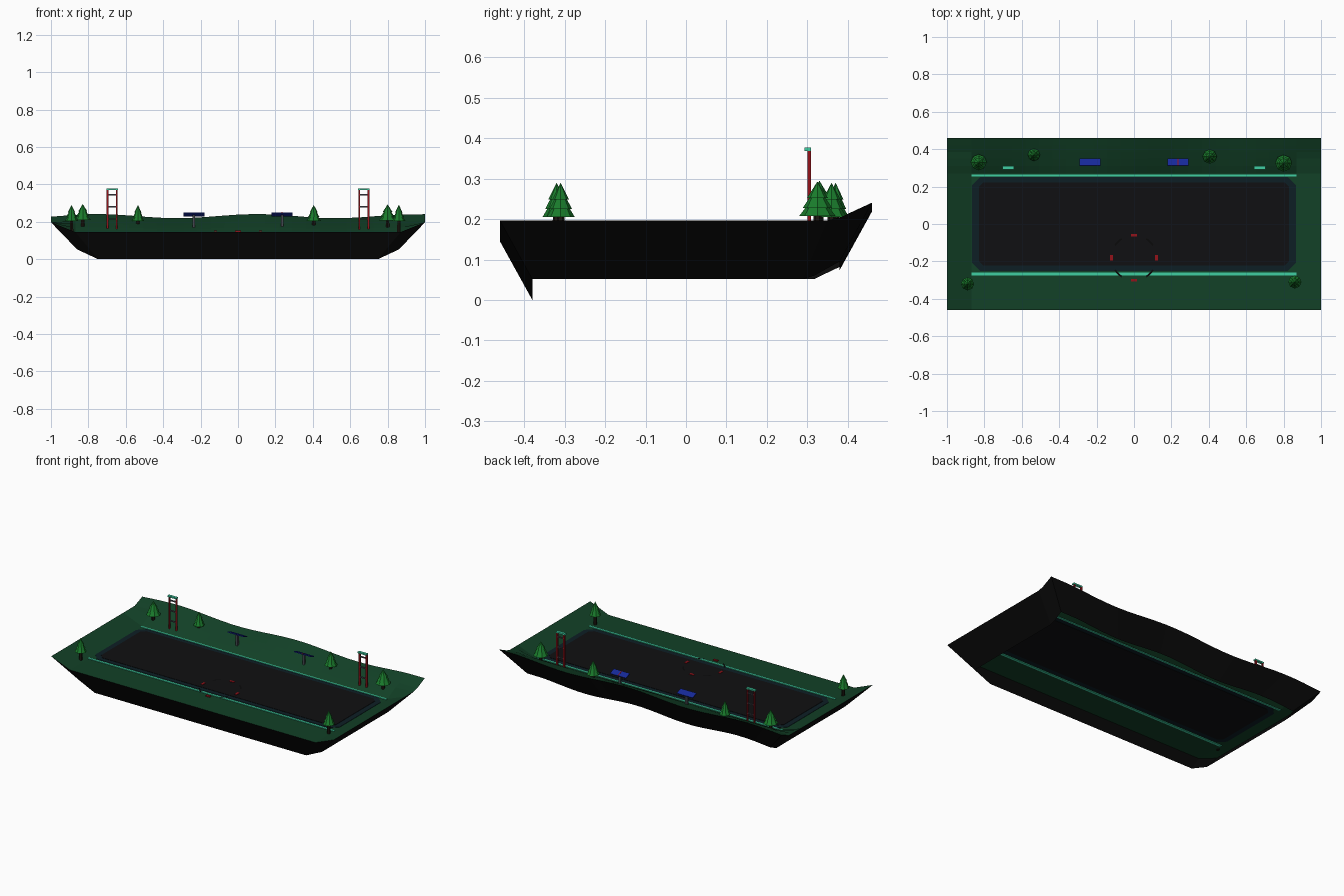
import bpy, bmesh, math
from mathutils import Matrix, Vector

if "Cube" in bpy.data.objects:
    bpy.data.objects.remove(bpy.data.objects["Cube"])


def material(name, r, g, b):
    m = bpy.data.materials.new(name)
    m.use_nodes = True
    m.diffuse_color = (r, g, b, 1)
    m.node_tree.nodes["Principled BSDF"].inputs["Base Color"].default_value = (r, g, b, 1)
    return m


GRASS = material("dark grass", .006, .052, .02)
ROCK = material("black rock", .003, .003, .003)
NAVY = material("navy border", .004, .013, .018)
FLOOR = material("floor black", .005, .005, .006)
TEAL = material("teal light", .05, .62, .36)
RED = material("red paint", .3, .006, .01)
BLUE = material("panel blue", .008, .022, .32)
METAL = material("dark metal", .06, .065, .08)
LEAF = material("tree green", .01, .2, .025)
BARK = material("dark bark", .012, .008, .005)


def finish(name, bm, *mats):
    mesh = bpy.data.meshes.new(name)
    bm.to_mesh(mesh)
    bm.free()
    for m in mats:
        mesh.materials.append(m)
    ob = bpy.data.objects.new(name, mesh)
    bpy.context.collection.objects.link(ob)
    return ob


def box(name, mat, centre, size, tilt=0):
    bm = bmesh.new()
    bmesh.ops.create_cube(bm, size=1)
    bm.transform(Matrix.Translation(centre) @ Matrix.Rotation(tilt, 4, 'X')
                 @ Matrix.Diagonal((*size, 1)))
    return finish(name, bm, mat)


def plate(name, mat, hx, hy, cut, z, thick):
    """Flat rectangle with chamfered corners."""
    bm = bmesh.new()
    pts = []
    for sx, sy in ((1, 1), (-1, 1), (-1, -1), (1, -1)):
        pair = [(sx * hx, sy * (hy - cut)), (sx * (hx - cut), sy * hy)]
        pts += pair if sx * sy > 0 else pair[::-1]
    face = bm.faces.new([bm.verts.new((x, y, z - thick / 2)) for x, y in pts])
    ext = bmesh.ops.extrude_face_region(bm, geom=[face])["geom"]
    bmesh.ops.translate(bm, vec=(0, 0, thick),
                        verts=[v for v in ext if isinstance(v, bmesh.types.BMVert)])
    bmesh.ops.recalc_face_normals(bm, faces=bm.faces)
    return finish(name, bm, mat)


BASE = .145  # level of the flat ground


def ground(x, y):
    """Flat middle, raised sides and a wavy ridge along the back."""
    side = .052 * max(0, (abs(x) - .87) / .13)
    t = max(0, (y - .27) / .19)
    ridge = .085 + .011 * math.cos(2 * math.pi * (x + .75) / .85)
    return BASE + max(side, ridge * t ** .9)


# Island: ground grid with a tapered skirt, open underneath
xs = [-1] + [-.87 + 1.74 * i / 24 for i in range(25)] + [1]
ys = [-.46, -.3, -.15, 0, .15, .27, .31, .35, .385, .42, .46]
bm = bmesh.new()
grid = [[bm.verts.new((x, y, ground(x, y))) for x in xs] for y in ys]
for a, b in zip(grid, grid[1:]):
    for i in range(len(xs) - 1):
        bm.faces.new((a[i], a[i + 1], b[i + 1], b[i]))
top = set(bm.faces)
rim = [e for e in bm.edges if e.is_boundary]
ext = bmesh.ops.extrude_edge_only(bm, edges=rim)["geom"]
for v in ext:
    if isinstance(v, bmesh.types.BMVert):
        v.co = Vector((v.co.x * .86, v.co.y * .826, v.co.z - BASE))
for f in bm.faces:
    f.material_index = 0 if f in top else 1
bmesh.ops.recalc_face_normals(bm, faces=bm.faces)
finish("island", bm, GRASS, ROCK)

# Central floor and its edge lights
plate("floor_border", NAVY, .865, .252, .045, BASE, .004)
plate("floor", FLOOR, .83, .222, .025, BASE, .008)
box("back_light_strip", TEAL, (0, .26, BASE), (1.74, .011, .008))
box("front_light_strip", TEAL, (0, -.268, BASE), (1.74, .016, .008))

# Landing pad: four red markers and four short arcs
PAD = Vector((0, -.18, BASE + .004))
for k in range(4):
    a = k * math.pi / 2
    along_x = k % 2
    size = (.03, .014, .006) if along_x else (.014, .03, .006)
    box("pad_marker", RED, PAD + Vector((math.cos(a), math.sin(a), 0)) * .12, size)
    bm = bmesh.new()
    rows = []
    for j in range(6):
        t = a + math.radians(33 + 24 * j / 5)
        rows.append([bm.verts.new(PAD + Vector((math.cos(t) * r, math.sin(t) * r, .002)))
                     for r in (.116, .125)])
    for p, q in zip(rows, rows[1:]):
        bm.faces.new((p[0], p[1], q[1], q[0]))
    finish("pad_arc", bm, ROCK)


# Trees: trunk and three stacked cones
def tree(x, y, radius, tip):
    z0 = ground(x, y) - .005
    bm = bmesh.new()
    low = tip - .085

    def cone(r1, r2, za, zb, sides, index):
        before = set(bm.faces)
        bmesh.ops.create_cone(bm, cap_ends=True, segments=sides, radius1=r1, radius2=r2,
                              depth=zb - za,
                              matrix=Matrix.Translation((x, y, (za + zb) / 2)))
        for f in set(bm.faces) - before:
            f.material_index = index

    cone(.011, .009, z0, low + .01, 6, 1)
    cone(radius, radius * .15, low, low + .05, 8, 0)
    cone(radius * .8, radius * .1, low + .02, low + .068, 8, 0)
    cone(radius * .58, 0, low + .044, tip, 8, 0)
    finish("tree", bm, LEAF, BARK)


for spec in ((-.83, .33, .043, .295), (-.535, .37, .033, .29), (.405, .36, .038, .29),
             (.8, .325, .045, .293), (-.89, -.32, .035, .29), (.86, -.31, .035, .29)):
    tree(*spec)

for s in (-1, 1):
    # Light mast: two posts, rungs and a lamp bar
    cx, cy = s * .673, .305
    for d in (-.025, .025):
        box("mast_post", RED, (cx + d, cy, .262), (.009, .009, .215))
    for z in (.215, .28, .345):
        box("mast_rung", METAL, (cx, cy, z), (.05, .007, .007))
    box("mast_lamp", TEAL, (cx, cy - .004, .373), (.062, .017, .009))

    # Solar panel on a post, tilted to the back
    px = s * .236
    box("panel_post", METAL, (px, .33, .198), (.013, .013, .076))
    box("solar_panel", BLUE, (px, .33, .24), (.113, .042, .006), math.radians(-22))

box("panel_seam", RED, (.236, .33, .2415), (.005, .041, .006), math.radians(-22))
